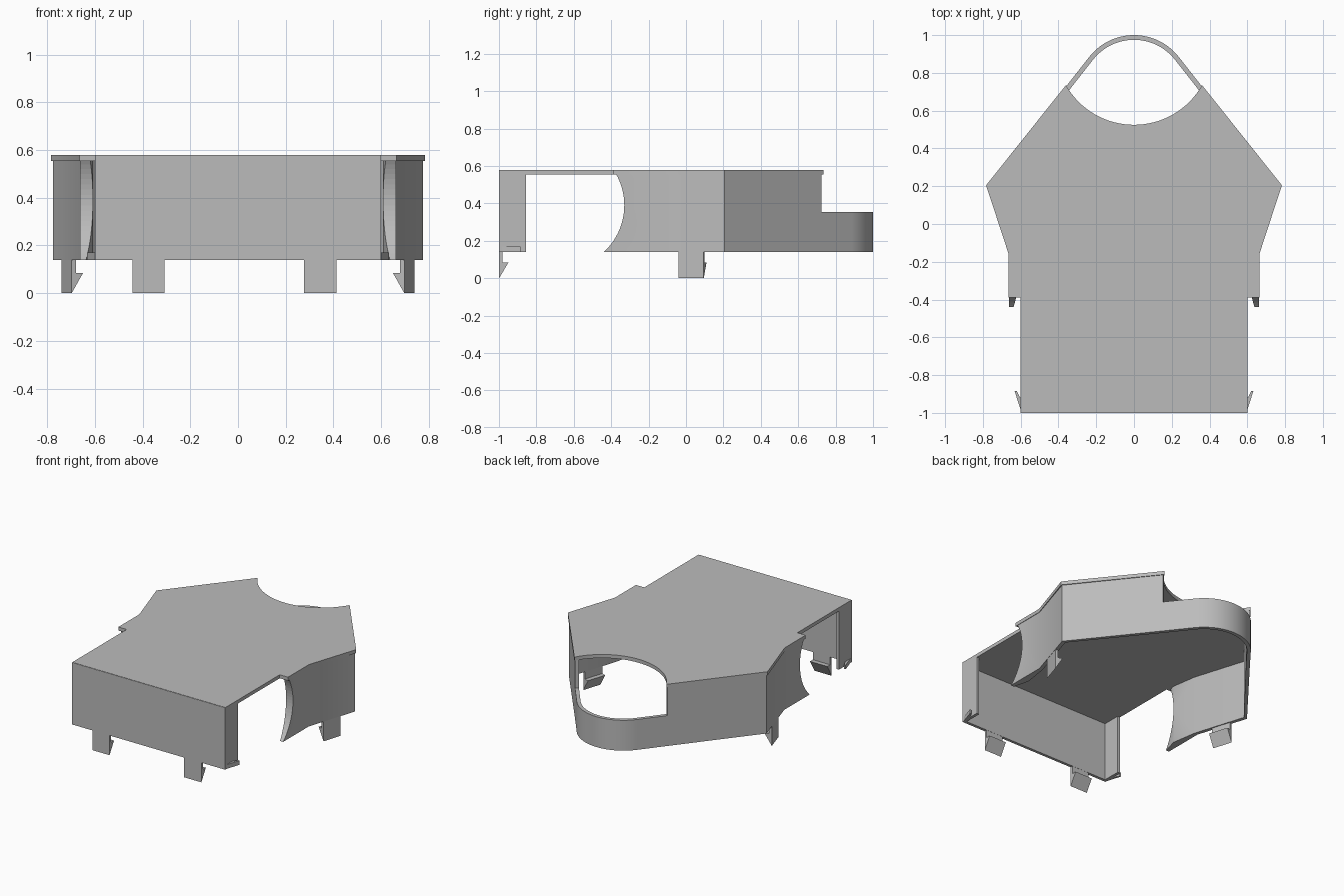
import bpy, bmesh, math
from mathutils import Matrix, Vector

if "Cube" in bpy.data.objects:
    bpy.data.objects.remove(bpy.data.objects["Cube"], do_unlink=True)

grey = bpy.data.materials.new("plain grey")
grey.use_nodes = True
grey.diffuse_color = (0.5, 0.5, 0.5, 1)
grey.node_tree.nodes["Principled BSDF"].inputs["Base Color"].default_value = (0.5, 0.5, 0.5, 1)

BOTTOM, EAVE, TOP = 0.14, 0.555, 0.58


def prism(name, points, low, high, matrix=None, mirror=False):
    """Extrude a flat outline from low to high, optionally placed and mirrored."""
    bm = bmesh.new()
    base = bm.faces.new([bm.verts.new((x, y, low)) for x, y in points])
    moved = bmesh.ops.extrude_face_region(bm, geom=[base])["geom"]
    bmesh.ops.translate(bm, vec=(0, 0, high - low),
                        verts=[v for v in moved if isinstance(v, bmesh.types.BMVert)])
    if matrix:
        bm.transform(matrix)
    bmesh.ops.recalc_face_normals(bm, faces=bm.faces)
    mesh = bpy.data.meshes.new(name)
    bm.to_mesh(mesh)
    bm.free()
    mesh.materials.append(grey)
    obj = bpy.data.objects.new(name, mesh)
    bpy.context.collection.objects.link(obj)
    if mirror:
        obj.modifiers.new("Mirror", "MIRROR").use_mirror_merge = False
    return obj


def arc(radius, cy, start, end, steps=32):
    return [(radius * math.cos(a), cy + radius * math.sin(a))
            for a in (math.radians(start + (end - start) * i / steps) for i in range(steps + 1))]


def smooth(obj):
    bpy.ops.object.select_all(action="DESELECT")
    obj.select_set(True)
    bpy.context.view_layer.objects.active = obj
    bpy.ops.object.shade_smooth_by_angle(angle=math.radians(25))


# Roof plate with a round bite out of the back
half = [(0.6, -0.998), (0.6, -0.39), (0.665, -0.39), (0.665, -0.155), (0.783, 0.205)]
bite = arc(0.414, 0.939, -29.5, -150.5)
roof = prism("roof", half + bite + [(-x, y) for x, y in reversed(half)], EAVE, TOP)
smooth(roof)

# Front wall and its short side returns
prism("front_wall", [(-0.6, -1), (0.6, -1), (0.6, -0.98), (-0.6, -0.98)], BOTTOM, TOP - 0.002)
prism("front_return", [(0.58, -0.99), (0.6, -0.99), (0.6, -0.855), (0.58, -0.855)],
      BOTTOM, EAVE, mirror=True)
prism("corner_catch", [(0.595, -1), (0.632, -0.885), (0.62, -0.885), (0.597, -0.93)],
      BOTTOM, BOTTOM + 0.03, mirror=True)

# Bent side walls, front edge scooped by a cylinder
outer = [(0.662, -0.45), (0.662, -0.155), (0.775, 0.205), (0.363, 0.724)]
inner = [(0.343, 0.709), (0.748, 0.205), (0.635, -0.155), (0.608, -0.33), (0.64, -0.45)]
wall = prism("side_wall", outer + inner, BOTTOM, EAVE)
turn = Matrix.Translation((0, -0.67, 0.39)) @ Matrix.Rotation(math.pi / 2, 4, "Y")
cutter = prism("scoop_cutter", arc(0.34, 0, 0, 360, 96)[:-1], 0.3, 1, turn)
cutter.hide_render = True
cut = wall.modifiers.new("Scoop", "BOOLEAN")
cut.operation, cut.object, cut.solver = "DIFFERENCE", cutter, "EXACT"
smooth(wall)
bpy.ops.object.modifier_apply(modifier="Scoop")
bpy.data.objects.remove(cutter, do_unlink=True)
wall.modifiers.new("Mirror", "MIRROR").use_mirror_merge = False

# Low rounded band closing the back
band = [(0.363, 0.724)] + arc(0.301, 0.699, 38.4, 141.6) + [(-0.363, 0.724)]
band += [(-0.343, 0.709)] + arc(0.276, 0.699, 141.6, 38.4) + [(0.343, 0.709)]
smooth(prism("back_band", band, BOTTOM, 0.355))

# Snap clips: a flat tab with an inward barb, drawn in profile
profile = [(0, 0), (0.05, 0.085), (0.018, 0.085), (0.018, 0.17), (0, 0.17)]


def clip(name, origin, inward, width, mirror=False):
    n = Vector(inward).normalized()
    up = Vector((0, 0, 1))
    side = n.cross(up)
    m = Matrix((n, up, side)).transposed().to_4x4()
    m.translation = origin
    prism(name, profile, -width / 2, width / 2, m, mirror)


for label, x in (("right", -0.375), ("left", 0.345)):
    clip("front_clip_" + label, (x, -0.999, 0), (0, 1, 0), 0.135)
clip("side_clip", (0.718, 0.028, 0), (-0.36, 0.113, 0), 0.14, mirror=True)
